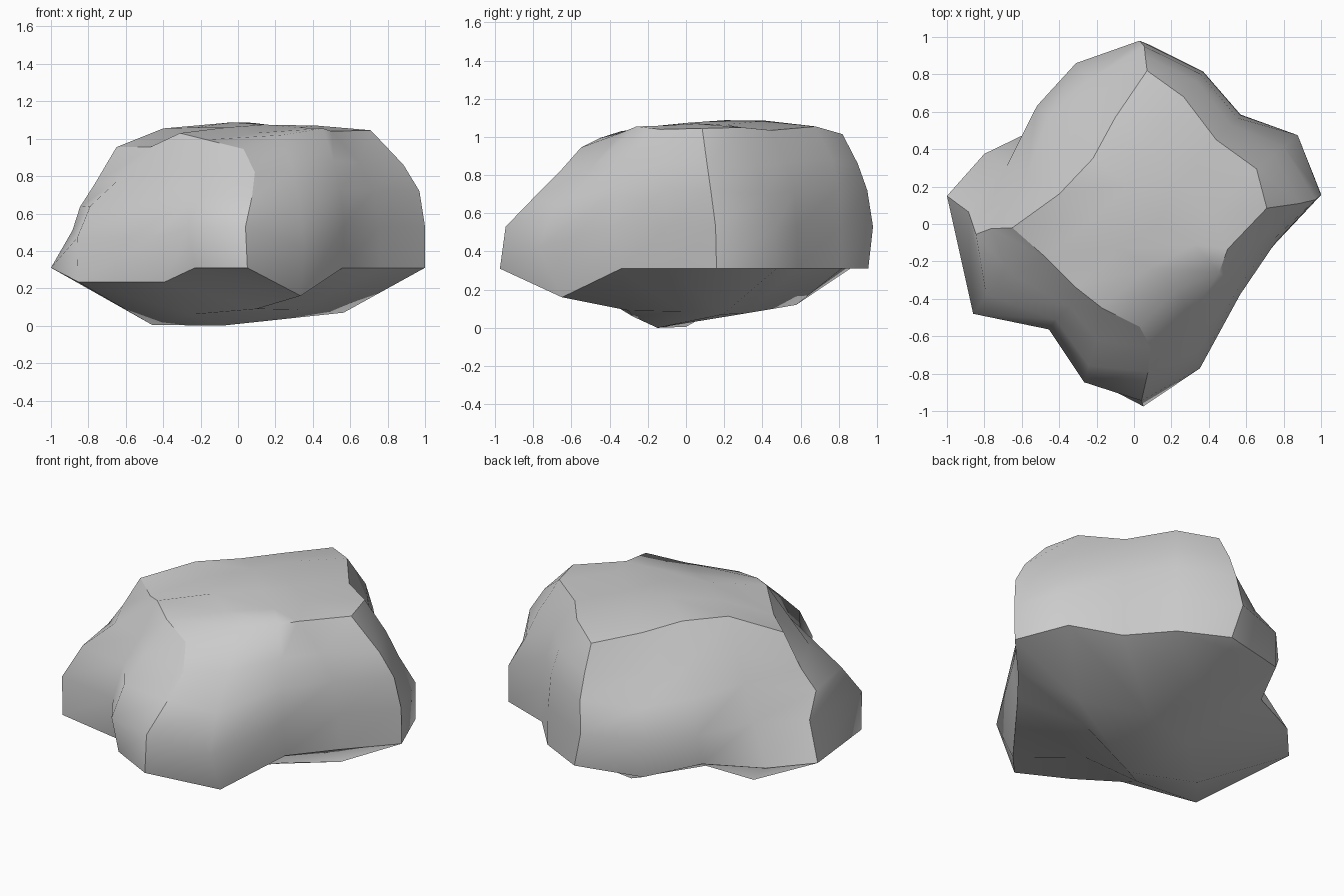
import bpy, bmesh
from mathutils import Vector

if "Cube" in bpy.data.objects:
    bpy.data.objects.remove(bpy.data.objects["Cube"])

# Horizontal outlines, 4 segments per side: left, front, right, back corners
base = [(-1, .15, .31), (-.855, -.48, .235), (-.39, -.57, .235), (-.23, -.83, .31),
        (.05, -.975, .31), (.335, -.65, .16), (.56, -.34, .31), (.76, -.1, .31),
        (1, .16, .31), (.875, .475, .31), (.57, .585, .31), (.37, .815, .31),
        (.09, .955, .31), (-.31, .86, .31), (-.48, .53, .31), (-.8, .375, .31)]
rim = [(-.65, -.02, .955), (-.47, -.18, .955), (-.31, -.34, 1.03), (-.17, -.45, .995),
       (.03, -.55, .945), (.24, -.345, 1.02), (.455, -.26, 1.055), (.5, -.135, 1.04),
       (.71, .085, 1.045), (.655, .295, 1.05), (.44, .45, 1.035), (.265, .68, 1.055),
       (.07, .82, 1.015), (-.1, .57, 1.03), (-.22, .35, 1.05), (-.4, .16, 1.055)]
# How far each column stays vertical before leaning inwards
bulge = [1.15, 2.3, 2.2, 2.3, 2.3, 3, 3, 3.3, 3.6, 3.6, 3.5, 3.8, 4, 3, 2.6, 1]
levels = [0, .3, .56, .77, 1]

bm = bmesh.new()

# Side walls
rings = []
for t in levels:
    ring = []
    for b, r, p in zip(base, rim, bulge):
        k = t ** p
        ring.append(bm.verts.new((b[0] + (r[0] - b[0]) * k, b[1] + (r[1] - b[1]) * k,
                                  b[2] + (r[2] - b[2]) * t)))
    rings.append(ring)

# Crooked ridges and stepped shoulders, from low to high
ridges = {0: [(-.885, .065, .51), (-.845, -.055, .635), (-.765, -.025, .76)],
          1: [(-.86, -.48, .47), (-.79, -.38, .64), (-.64, -.28, .78)],
          4: [(.04, -.945, .53), (.075, -.79, .69), (.09, -.66, .82)],
          8: [(1, .155, .53), (.97, .13, .72), (.885, .11, .86)],
          9: [(.875, .475, .53), (.80, .415, .70), (.75, .37, .85)],
          12: [(.03, .98, .53), (.055, .95, .72), (.06, .9, .86)],
          13: [(-.31, .86, .53), (-.24, .77, .68), (-.18, .68, .84)]}
for col, points in ridges.items():
    for ring, p in zip(rings[1:4], points):
        ring[col].co = p

# Lobes that swell out just above the base
swell = {2: (-.07, -.01), 3: (-.04, -.04), 5: (.02, -.13), 6: (.01, -.04),
         14: (-.05, .11)}
for col, (dx, dy) in swell.items():
    rings[1][col].co += Vector((dx, dy, 0))
    rings[2][col].co += Vector((dx, dy, 0)) * .7

for lo, hi in zip(rings, rings[1:]):
    for i in range(16):
        j = (i + 1) % 16
        bm.faces.new((lo[i], lo[j], hi[j], hi[i]))


def cap(ring, heights, moved={}):
    """Fill a 16-point outline with a 4x4 patch at the given inner heights."""
    grid = {}
    for i in range(5):
        grid[i, 0], grid[4, i] = ring[i], ring[4 + i]
        grid[i, 4], grid[0, i] = ring[12 - i], ring[(16 - i) % 16]
    c = {key: v.co.copy() for key, v in grid.items()}
    for i in range(1, 4):
        for j in range(1, 4):
            u, v = i / 4, j / 4
            p = (c[i, 0] * (1 - v) + c[i, 4] * v + c[0, j] * (1 - u) + c[4, j] * u
                 - c[0, 0] * (1 - u) * (1 - v) - c[4, 0] * u * (1 - v)
                 - c[0, 4] * (1 - u) * v - c[4, 4] * u * v)
            x, y = moved.get((i, j), (p.x, p.y))
            grid[i, j] = bm.verts.new((x, y, heights[i - 1][j - 1]))
    for i in range(4):
        for j in range(4):
            bm.faces.new((grid[i, j], grid[i + 1, j], grid[i + 1, j + 1], grid[i, j + 1]))


# Gently domed top and rounded underside
cap(rings[-1], [(1.06, 1.088, 1.085), (1.06, 1.075, 1.065), (1.03, 1.06, 1.07)])
cap(rings[0], [(.005, .1, .12), (.06, 0, .075), (.09, .085, .07)],
    {(1, 1): (-.46, 0), (2, 1): (-.25, -.28), (2, 2): (-.09, -.15),
     (3, 1): (.1, -.3), (3, 2): (.34, -.02), (2, 3): (.15, .31)})

bmesh.ops.recalc_face_normals(bm, faces=bm.faces)

# Smooth faces, with creases along the corner ridges, base and most of the rim
for f in bm.faces:
    f.smooth = True


def crease(a, b):
    for e in a.link_edges:
        if e.other_vert(a) is b:
            e.smooth = False


for i in range(16):
    crease(rings[0][i], rings[0][(i + 1) % 16])
    if i not in (4, 5):
        crease(rings[-1][i], rings[-1][(i + 1) % 16])
for col in (0, 4, 8, 12):
    for lo, hi in zip(rings, rings[1:]):
        crease(lo[col], hi[col])

mesh = bpy.data.meshes.new("boulder")
bm.to_mesh(mesh)
bm.free()
rock = bpy.data.objects.new("boulder", mesh)
bpy.context.collection.objects.link(rock)
